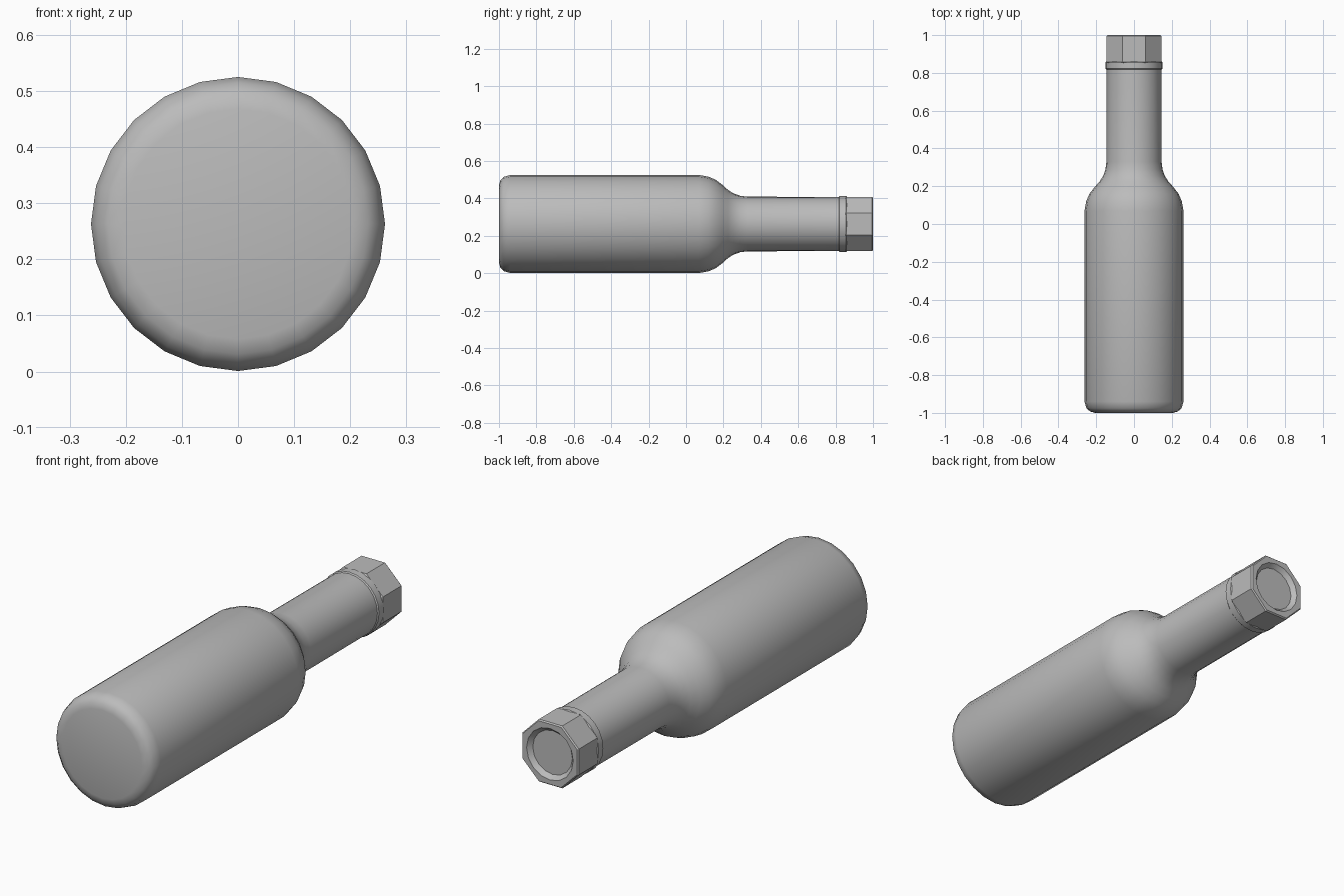
import bpy, bmesh
from math import sin, cos, pi, radians

AXIS_Z = 0.263

cube = bpy.data.objects.get("Cube")
if cube:
    bpy.data.objects.remove(cube, do_unlink=True)

# Single grey material
grey = bpy.data.materials.new("plain grey")
grey.use_nodes = True
colour = (0.5, 0.5, 0.5, 1)
grey.diffuse_color = colour
grey.node_tree.nodes["Principled BSDF"].inputs["Base Color"].default_value = colour


def turned(name, profile, sides, smooth_angle):
    """Turn (y, radius, is_octagon) steps around the long axis and cap both ends."""
    bm = bmesh.new()
    rings = []
    for y, radius, octagon in profile:
        ring = []
        for i in range(sides):
            a = 2 * pi * i / sides
            # Octagon: even steps are flat centres, odd steps are corners
            r = radius / cos(pi / 8) if octagon and i % 2 else radius
            ring.append(bm.verts.new((r * cos(a), y, AXIS_Z + r * sin(a))))
        rings.append(ring)
    for lower, upper in zip(rings, rings[1:]):
        for i in range(sides):
            j = (i + 1) % sides
            bm.faces.new((lower[i], lower[j], upper[j], upper[i]))
    bm.faces.new(rings[0])
    bm.faces.new(rings[-1])
    bmesh.ops.recalc_face_normals(bm, faces=bm.faces)
    mesh = bpy.data.meshes.new(name)
    bm.to_mesh(mesh)
    bm.free()
    mesh.materials.append(grey)
    obj = bpy.data.objects.new(name, mesh)
    bpy.context.collection.objects.link(obj)
    bpy.ops.object.select_all(action="DESELECT")
    obj.select_set(True)
    bpy.context.view_layer.objects.active = obj
    bpy.ops.object.shade_smooth_by_angle(angle=radians(smooth_angle))
    return obj


# Body, shoulder and neck: rounded base, S-curved shoulder
outline = [(-1, 0.205), (-0.993, 0.232), (-0.975, 0.252), (-0.94, 0.262),
           (0.07, 0.262), (0.12, 0.253), (0.16, 0.236), (0.195, 0.209),
           (0.225, 0.182), (0.255, 0.163), (0.29, 0.151), (0.33, 0.146),
           (0.84, 0.145)]
turned("bottle_body", [(y, r, False) for y, r in outline], 24, 50)

# Thin round band under the collar
turned("neck_band", [(0.815, 0.143, False), (0.822, 0.15, False),
                     (0.856, 0.15, False), (0.864, 0.143, False)], 24, 30)

# Eight-sided collar with a shallow round recess at the mouth
turned("mouth_collar", [(0.848, 0.14, False), (0.858, 0.145, True),
                        (0.994, 0.145, True), (1, 0.14, True),
                        (1, 0.12, False), (0.98, 0.102, False)], 16, 20)
